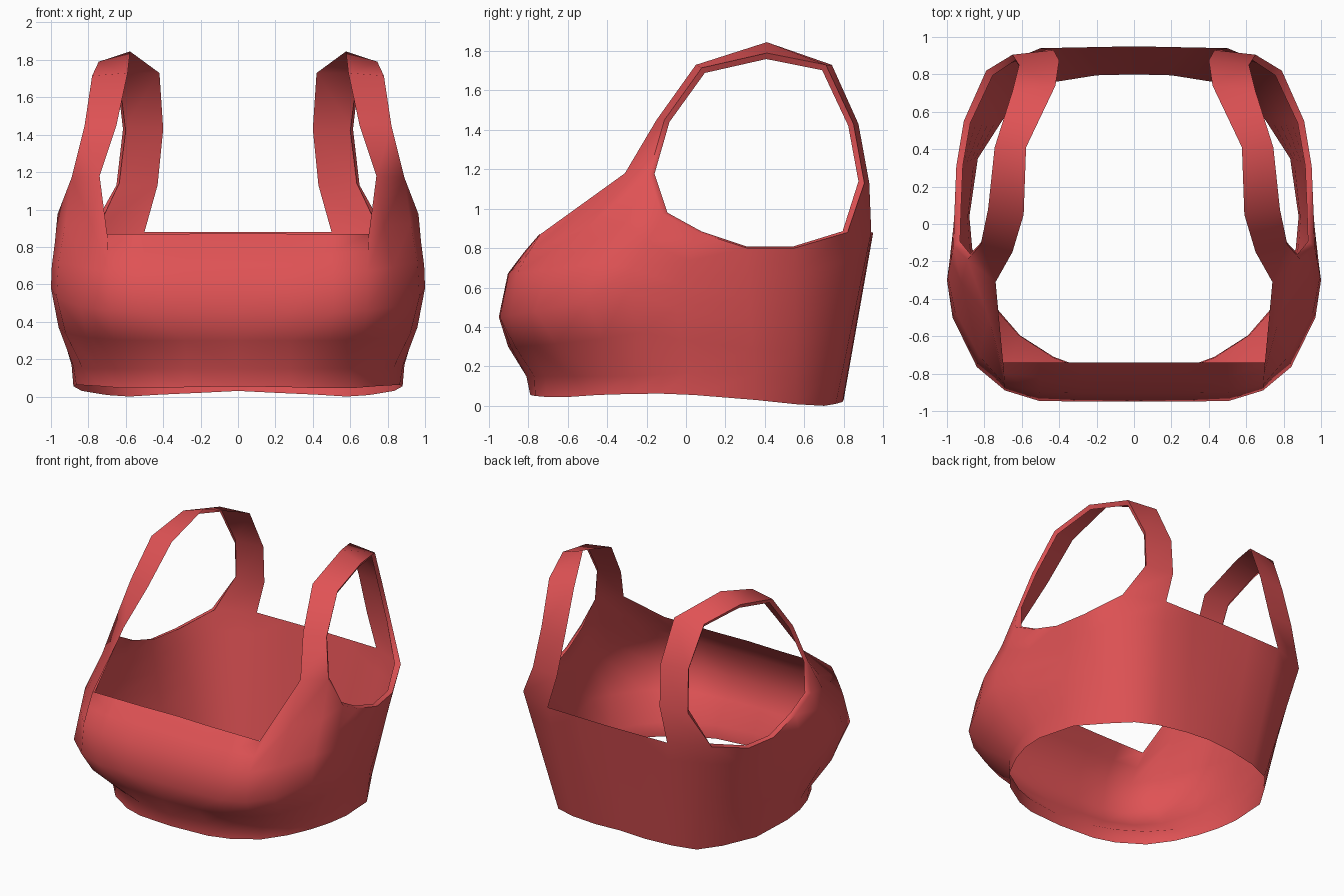
import bpy
import bmesh
import math
from mathutils import Vector

cube = bpy.data.objects.get("Cube")
if cube:
    bpy.data.objects.remove(cube, do_unlink=True)

# Fabric colour
fabric = bpy.data.materials.new("red_fabric")
fabric.use_nodes = True
red = (0.74, 0.085, 0.09, 1)
fabric.diffuse_color = red
fabric.node_tree.nodes["Principled BSDF"].inputs["Base Color"].default_value = red

# Guide lines of the left half, running from front centre to back centre
hem = [(0, -.79, .055), (.28, -.765, .05), (.43, -.71, .045), (.61, -.595, .045),
       (.735, -.45, .055), (.815, -.29, .06), (.865, -.13, .062), (.88, .04, .055),
       (.835, .35, .03), (.7, .56, .008), (.58, .7, 0), (.42, .76, .01),
       (.2, .795, .02), (0, .8, .03)]
tuck = [(0, -.81, .15), (.28, -.77, .15), (.43, -.715, .15), (.615, -.595, .15),
        (.745, -.45, .15), (.83, -.28, .15), (.88, -.12, .16), (.89, .02, .17)]
bust = [(0, -.95, .45), (.28, -.95, .45), (.51, -.945, .45), (.69, -.89, .46),
        (.84, -.765, .48), (.97, -.5, .53), (1, -.3, .58), (.965, -.05, .5)]
top = [(0, -.74, .875), (.28, -.74, .87), (.5, -.74, .87), (.7, -.74, .87),
       (.74, -.31, 1.18), (.89, -.19, 1.17), (.965, -.12, .975), (.96, .06, .88),
       (.95, .31, .8), (.91, .55, .8), (.79, .82, .88), (.5, .94, .88),
       (.25, .945, .88), (0, .95, .88)]
STRAP_FRONT, ARM_FRONT, ARM_BACK, STRAP_BACK = 4, 5, 10, 11

# Strap edges from the front over the shoulder to the back
strap_inner = [(.65, -.15, 1.45), (.59, .05, 1.73), (.577, .41, 1.845),
               (.42, .74, 1.73), (.4, .875, 1.43), (.43, .93, 1.13)]
strap_outer = [(.82, -.11, 1.45), (.78, .08, 1.715), (.745, .41, 1.79),
               (.65, .71, 1.73), (.615, .85, 1.43), (.65, .905, 1.13)]


def between(a, b, out, up):
    """Point between two others, with separate outline and height fractions."""
    p = a.lerp(b, out)
    p.z = a.z + (b.z - a.z) * up
    return p


def column(i):
    """Points from hem to top edge, swelling over the bust at the front."""
    low, high = Vector(hem[i]), Vector(top[i])
    if i >= len(bust):
        return [low.lerp(high, k / 6) for k in range(7)]
    fold, mid = Vector(tuck[i]), Vector(bust[i])
    if i < STRAP_FRONT:
        upper = [between(mid, high, .22, .52), between(mid, high, .6, .77)]
    else:
        upper = [between(mid, high, .13, .3), between(mid, high, .6, .62)]
    return [low, fold, between(fold, mid, .66, .5), mid] + upper + [high]


def bridge(bm, a, b):
    """Join two equally long rows of vertices with quads."""
    for k in range(len(a) - 1):
        bm.faces.new((a[k], b[k], b[k + 1], a[k + 1]))


bm = bmesh.new()

# Body panel
columns = [[bm.verts.new(p) for p in column(i)] for i in range(len(hem))]
for a, b in zip(columns, columns[1:]):
    bridge(bm, a, b)
edge = [c[-1] for c in columns]

# Shoulder strap
inner = [edge[STRAP_FRONT]] + [bm.verts.new(p) for p in strap_inner] + [edge[STRAP_BACK]]
outer = [edge[ARM_FRONT]] + [bm.verts.new(p) for p in strap_outer] + [edge[ARM_BACK]]
bridge(bm, inner, outer)

# Folded binding around the armhole
loop = outer + edge[ARM_BACK - 1:ARM_FRONT:-1]
binding = []
for v in loop:
    p = v.co.copy()
    on_strap = p.z > 1
    p.y += (.36 - p.y) * .055
    p.z += (1.28 - p.z) * (.06 if on_strap else .015)
    p.x -= .015 if on_strap else .035
    binding.append(bm.verts.new(p))
bridge(bm, loop + loop[:1], binding + binding[:1])

bmesh.ops.recalc_face_normals(bm, faces=bm.faces[:])
bm.faces.ensure_lookup_table()
if bm.faces[2].normal.y > 0:
    bmesh.ops.reverse_faces(bm, faces=bm.faces[:])
mesh = bpy.data.meshes.new("crop_top")
bm.to_mesh(mesh)
bm.free()
mesh.materials.append(fabric)
garment = bpy.data.objects.new("crop_top", mesh)
bpy.context.collection.objects.link(garment)

# Mirror to the right half and smooth the cloth
bpy.ops.object.select_all(action="DESELECT")
garment.select_set(True)
bpy.context.view_layer.objects.active = garment
mirror = garment.modifiers.new("mirror", "MIRROR")
mirror.use_clip = True
bpy.ops.object.modifier_apply(modifier=mirror.name)
bpy.ops.object.shade_smooth_by_angle(angle=math.radians(70))
